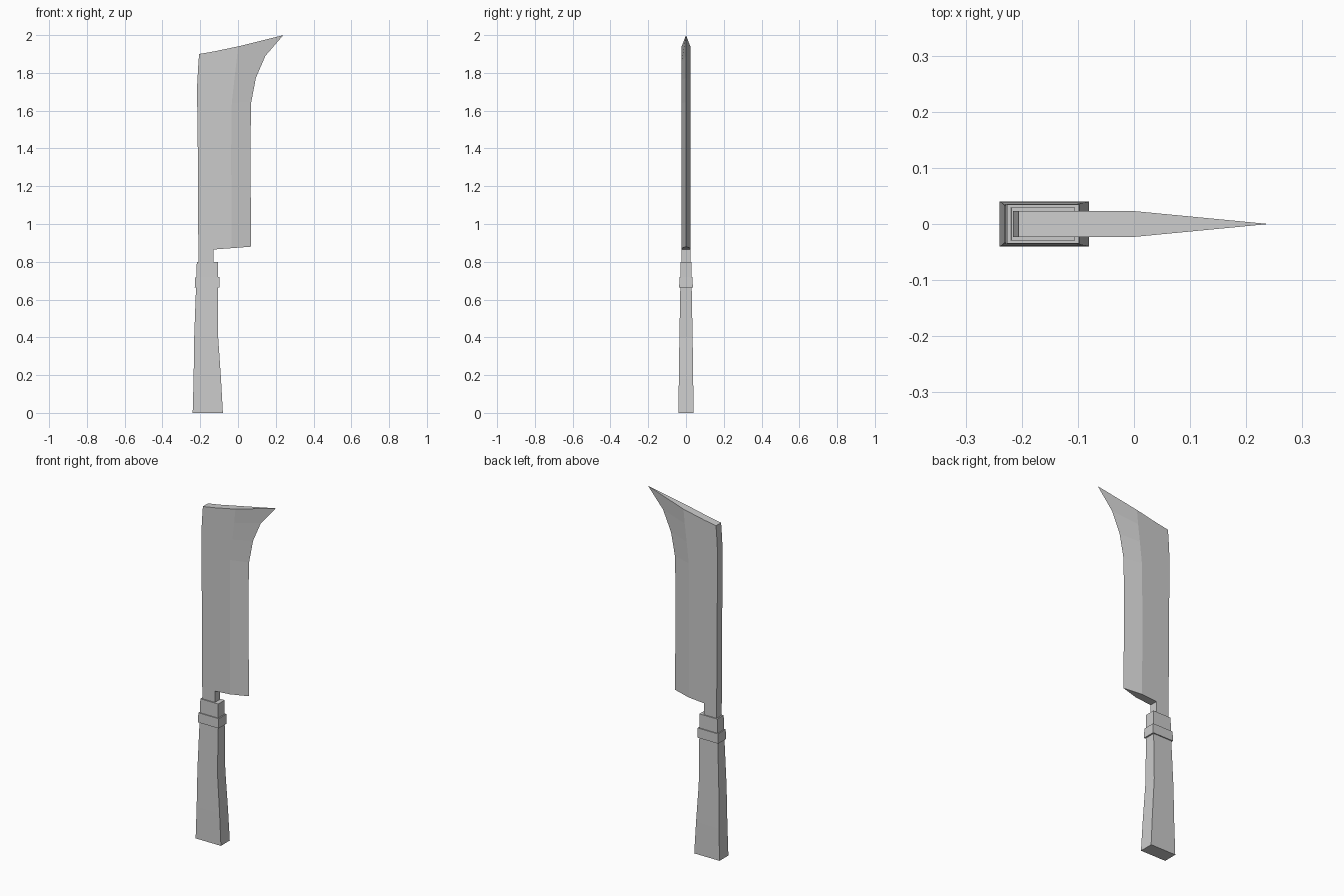
import bpy, bmesh

if "Cube" in bpy.data.objects:
    bpy.data.objects.remove(bpy.data.objects["Cube"])


def finish(name, bm):
    bmesh.ops.recalc_face_normals(bm, faces=bm.faces)
    mesh = bpy.data.meshes.new(name)
    bm.to_mesh(mesh)
    bm.free()
    obj = bpy.data.objects.new(name, mesh)
    bpy.context.collection.objects.link(obj)
    return obj


def loft(bm, loops):
    """Skin consecutive closed loops with quads; return the loops' vertices."""
    rings = [[bm.verts.new(p) for p in loop] for loop in loops]
    for a, b in zip(rings, rings[1:]):
        for i in range(len(a)):
            j = (i + 1) % len(a)
            bm.faces.new((a[i], a[j], b[j], b[i]))
    return rings


def rect_part(name, sections):
    """Rectangular loft from (z, x_min, x_max, half_depth) sections."""
    bm = bmesh.new()
    rings = loft(bm, [[(x0, -d, z), (x1, -d, z), (x1, d, z), (x0, d, z)]
                      for z, x0, x1, d in sections])
    bm.faces.new(rings[0])
    bm.faces.new(rings[-1])
    return finish(name, bm)


# Handle, flaring towards the butt
rect_part("handle", [
    (0.00, -0.240, -0.080, 0.040),
    (0.18, -0.235, -0.090, 0.038),
    (0.40, -0.232, -0.105, 0.035),
    (0.67, -0.222, -0.105, 0.030),
    (0.80, -0.218, -0.105, 0.029),
])

# Raised band near the top of the handle
rect_part("collar", [
    (0.665, -0.229, -0.097, 0.036),
    (0.72, -0.226, -0.098, 0.035),
])

# Blade: each row gives (x, z) of spine, tang line, bevel line and cutting edge
T = 0.023
rows = [
    ((-0.210, 0.865), (-0.130, 0.865), (-0.035, 0.872), (0.070, 0.880)),
    ((-0.213, 1.400), (-0.130, 1.400), (-0.036, 1.400), (0.065, 1.400)),
    ((-0.216, 1.640), (-0.130, 1.640), (-0.033, 1.640), (0.070, 1.645)),
    ((-0.216, 1.740), (-0.130, 1.748), (-0.020, 1.760), (0.095, 1.775)),
    ((-0.211, 1.830), (-0.130, 1.840), (-0.008, 1.860), (0.145, 1.890)),
    ((-0.206, 1.900), (-0.130, 1.913), (0.000, 1.940), (0.240, 2.000)),
]
bm = bmesh.new()
rings = loft(bm, [
    [(x, -T, z) for x, z in row[:3]] + [(row[3][0], 0, row[3][1])]
    + [(x, T, z) for x, z in reversed(row[:3])]
    for row in rows])
top, base = rings[-1], rings[0]
bm.faces.new((top[0], top[1], top[5], top[6]))
bm.faces.new((top[1], top[2], top[4], top[5]))
bm.faces.new((top[2], top[3], top[4]))
bm.faces.new((base[1], base[2], base[4], base[5]))
bm.faces.new((base[2], base[3], base[4]))

# Tang joining the blade to the handle
upper = [base[0], base[1], base[5], base[6]]
lower = [bm.verts.new((v.co.x, v.co.y, 0.80)) for v in upper]
for i in range(4):
    j = (i + 1) % 4
    bm.faces.new((upper[i], upper[j], lower[j], lower[i]))
bm.faces.new(lower)
finish("blade", bm)
